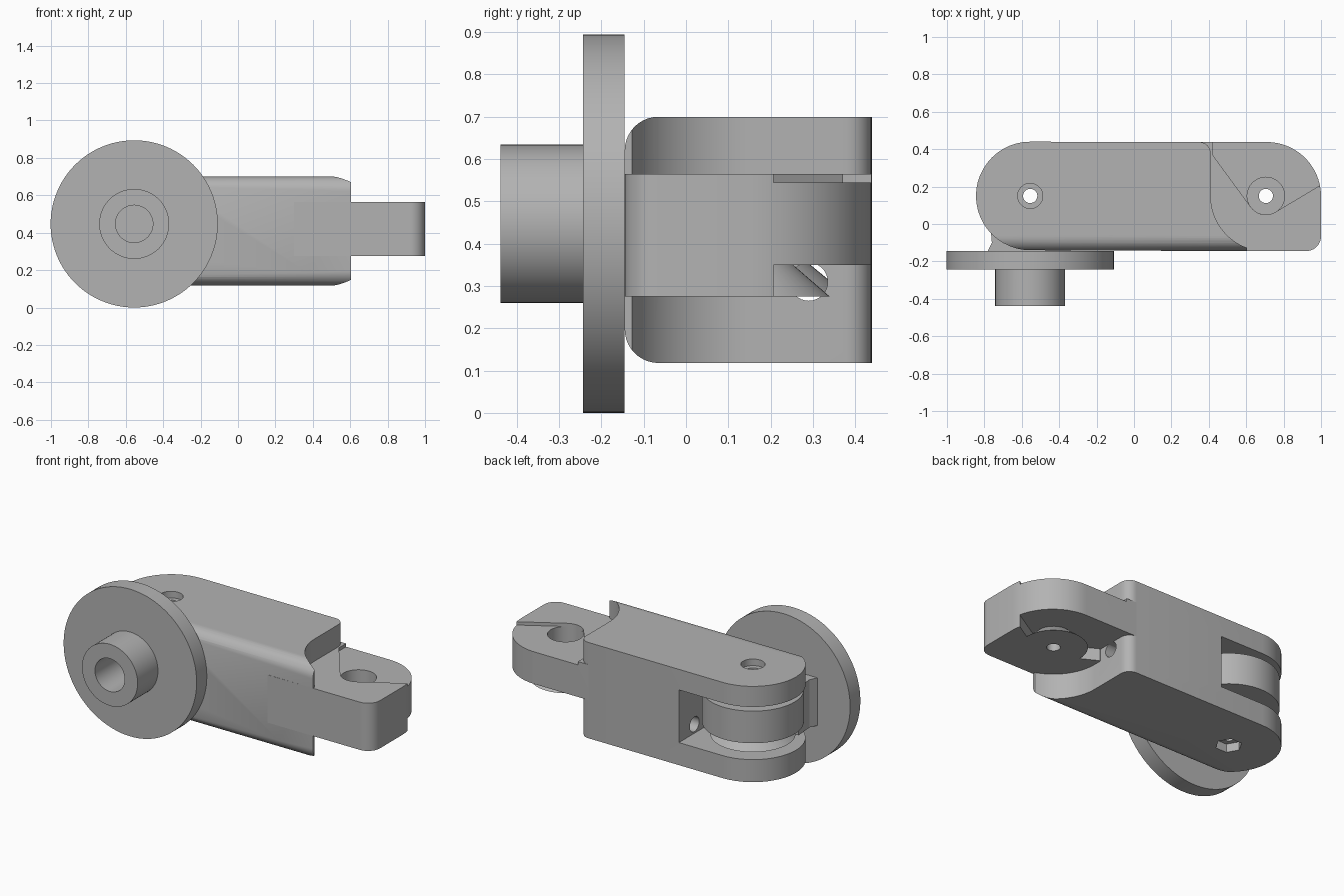
import bpy, bmesh
from math import cos, sin, radians
from mathutils import Vector

cube = bpy.data.objects.get("Cube")
if cube:
    bpy.data.objects.remove(cube, do_unlink=True)

grey = bpy.data.materials.new("plain grey")
grey.use_nodes = True
grey.diffuse_color = (0.45, 0.45, 0.45, 1)
grey.node_tree.nodes["Principled BSDF"].inputs["Base Color"].default_value = (0.45, 0.45, 0.45, 1)


def arc(cx, cy, r, start, end, n=24):
    angles = [radians(start + (end - start) * i / n) for i in range(n + 1)]
    return [(cx + r * cos(a), cy + r * sin(a)) for a in angles]


def loft(name, bottom, top, lo, hi, axis="z"):
    """Solid between two outlines with equal point counts along an axis."""
    place = {"x": lambda p, h: (h, p[0], p[1]),
             "y": lambda p, h: (p[0], h, p[1]),
             "z": lambda p, h: (p[0], p[1], h)}[axis]
    bm = bmesh.new()
    a = [bm.verts.new(place(p, lo)) for p in bottom]
    b = [bm.verts.new(place(p, hi)) for p in top]
    bm.faces.new(a)
    bm.faces.new(b)
    for i in range(len(a)):
        j = (i + 1) % len(a)
        bm.faces.new((a[i], a[j], b[j], b[i]))
    bmesh.ops.recalc_face_normals(bm, faces=bm.faces)
    mesh = bpy.data.meshes.new(name)
    bm.to_mesh(mesh)
    bm.free()
    mesh.materials.append(grey)
    obj = bpy.data.objects.new(name, mesh)
    bpy.context.collection.objects.link(obj)
    return obj


def prism(name, outline, lo, hi, axis="z"):
    return loft(name, outline, outline, lo, hi, axis)


def rod(name, cx, cy, r, lo, hi, axis="z", n=48, r_top=None):
    ring = arc(cx, cy, r, 0, 360, n)[:-1]
    top = arc(cx, cy, r_top or r, 0, 360, n)[:-1]
    return loft(name, ring, top, lo, hi, axis)


def combine(target, other, operation):
    mod = target.modifiers.new("combine", "BOOLEAN")
    mod.operation = operation
    mod.solver = "EXACT"
    mod.object = other
    bpy.context.view_layer.objects.active = target
    bpy.ops.object.modifier_apply(modifier=mod.name)
    bpy.data.objects.remove(other, do_unlink=True)


def cut(target, *others):
    for other in others:
        combine(target, other, "DIFFERENCE")


def add(target, *others):
    for other in others:
        combine(target, other, "UNION")


# Joint axes and shared levels
PIN_A, PIN_B = (-0.555, 0.15), (0.705, 0.15)
LOW, HIGH = 0.275, 0.565
WEB_LOW, WEB_HIGH = 0.35, 0.545
FRONT, BACK = -0.145, 0.438

# Link body: rounded rear end, hollow arc at the other end
outline = (arc(*PIN_A, 0.29, 90, 270) + [(0.605, FRONT)]
           + arc(*PIN_B, 0.295, 250, 180) + arc(0.35, 0.378, 0.06, 0, 90, 8))
body = prism("link_body", outline, 0.118, 0.70)
section = (arc(FRONT + 0.08, 0.198, 0.08, 270, 180, 10)
           + arc(FRONT + 0.08, 0.62, 0.08, 180, 90, 10)
           + [(0.5, 0.70), (0.5, 0.118)])
combine(body, prism("section", section, -1, 1, "x"), "INTERSECT")
slot = [(-1, -0.5), (-0.26, -0.5), (-0.26, 0.7), (-1, 0.7)]
cut(body,
    prism("slot", slot, 0.255, 0.575),
    rod("pin_hole", *PIN_A, 0.038, 0, 1),
    rod("bolt_recess", *PIN_A, 0.067, 0.66, 0.8),
    rod("nut_recess", *PIN_A, 0.075, 0, 0.17, n=6),
    rod("cable_hole", 0.29, 0.31, 0.045, -0.4, 0.6, "x", 32))

# Tongue at the hollow end, relieved around its cable spool
outline = ([(0.3, FRONT)] + arc(0.92, FRONT + 0.08, 0.08, 270, 360, 10)
           + arc(0.71, 0.148, 0.29, 0, 90) + [(0.3, BACK)])
tongue = prism("hinge_tongue", outline, LOW, HIGH)
top_relief = ([(0.42, 0.37)] + arc(*PIN_B, 0.1, 218, 302, 12)
              + [(1.0, 0.21), (1.2, 0.33), (1.2, 0.7), (0.42, 0.7)])
low_relief = ([(0.2, 0.2), (0.42, 0.2)] + arc(*PIN_B, 0.1, 218, 302, 12)
              + [(1.0, 0.21), (1.2, 0.33), (1.2, 0.7), (0.2, 0.7)])
cut(tongue, prism("top_relief", top_relief, WEB_HIGH, 0.8),
    prism("low_relief", low_relief, 0.1, WEB_LOW))
add(tongue, rod("spool", *PIN_B, 0.19, LOW, 0.37, r_top=0.08))
cut(tongue, rod("pin_hole", *PIN_B, 0.038, 0, 1),
    rod("bolt_recess", *PIN_B, 0.1, 0.42, 0.8))

# Front wheel with hub, held by a spool inside the slot
wheel = rod("front_disc", -0.555, 0.447, 0.447, -0.243, FRONT, "y", 96)
add(wheel, rod("hub", -0.555, 0.447, 0.187, -0.438, -0.2, "y", 64))
cut(wheel, rod("hub_hole", -0.555, 0.447, 0.1, -0.6, -0.21, "y"))

neck = [(-0.79, -0.16), (-0.76, -0.10), (-0.77, 0.02), (-0.555, 0.06),
        (-0.34, 0.02), (-0.34, -0.16)]
spool = rod("slot_spool", *PIN_A, 0.28, WEB_LOW, WEB_HIGH, n=64)
add(spool, prism("neck", neck, LOW, HIGH),
    rod("cone", *PIN_A, 0.235, LOW, 0.37, r_top=0.12))
cut(spool, rod("pin_hole", *PIN_A, 0.038, 0, 1))

# Smooth round walls, keep edges crisp
for obj in (body, tongue, wheel, spool):
    bpy.ops.object.select_all(action="DESELECT")
    obj.select_set(True)
    bpy.context.view_layer.objects.active = obj
    bpy.ops.object.shade_smooth_by_angle(angle=radians(25))
